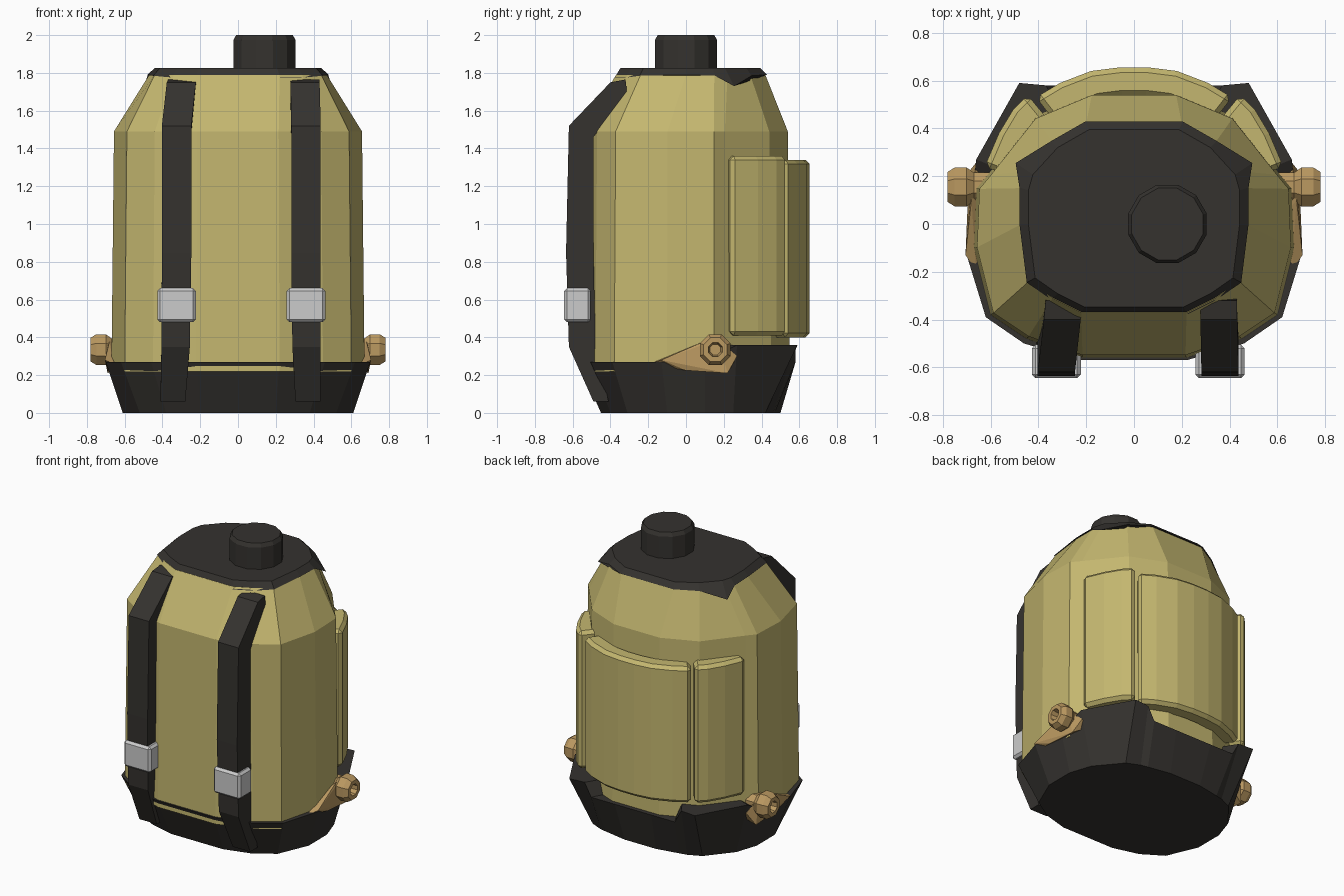
import bpy, bmesh, math
from mathutils import Vector, Matrix

if "Cube" in bpy.data.objects:
    bpy.data.objects.remove(bpy.data.objects["Cube"])


def material(name, rgb):
    m = bpy.data.materials.new(name)
    m.diffuse_color = (*rgb, 1)
    m.use_nodes = True
    m.node_tree.nodes["Principled BSDF"].inputs["Base Color"].default_value = m.diffuse_color
    return m


YELLOW = material("yellow_fabric", (0.55, 0.47, 0.16))
DARK = material("dark_rubber", (0.035, 0.032, 0.028))
TAN = material("tan_metal", (0.50, 0.32, 0.12))


def finish(name, bm, mat=None, bevel=0):
    bmesh.ops.recalc_face_normals(bm, faces=bm.faces)
    me = bpy.data.meshes.new(name)
    bm.to_mesh(me)
    bm.free()
    ob = bpy.data.objects.new(name, me)
    bpy.context.collection.objects.link(ob)
    if mat:
        me.materials.append(mat)
    if bevel:
        mod = ob.modifiers.new("bevel", 'BEVEL')
        mod.width, mod.segments = bevel, 1
        mod.limit_method = 'ANGLE'
        mod.angle_limit = math.radians(40)
    return ob


def loft(name, rings, mat=None, bevel=0):
    """Skin equal-length closed rings and close both ends."""
    bm = bmesh.new()
    vs = [[bm.verts.new(p) for p in r] for r in rings]
    n = len(vs[0])
    for a, b in zip(vs, vs[1:]):
        for i in range(n):
            j = (i + 1) % n
            bm.faces.new((a[i], a[j], b[j], b[i]))
    bm.faces.new(vs[0])
    bm.faces.new(vs[-1])
    return finish(name, bm, mat, bevel)


def mirrored(half):
    return half + [(-x, y, z) for x, y, z in reversed(half)]


def flat(pts, z, s=1.0):
    return mirrored([(x * s, y * s, z) for x, y in pts])


def turned(name, stations, sides, axis_matrix, mat):
    """Solid of stacked polygons: (radius, height) along local z."""
    rings = [[axis_matrix @ Vector((r * math.cos(t), r * math.sin(t), h))
              for t in [(i + 0.5) * math.tau / sides for i in range(sides)]]
             for r, h in stations]
    return loft(name, rings, mat)


# Main body: half outlines run from front to back
low = [(0.22, -0.56), (0.45, -0.48), (0.60, -0.38), (0.67, -0.10),
       (0.66, 0.15), (0.61, 0.21), (0.42, 0.45), (0.18, 0.55)]
top = [(0.22, -0.37), (0.34, -0.31), (0.44, -0.24), (0.47, 0.0),
       (0.47, 0.15), (0.45, 0.22), (0.34, 0.34), (0.20, 0.42)]
loft("body", [flat(low, 0.22), flat(low, 1.49, 0.98), flat(top, 1.79)], YELLOW)

# Top cover with a small pointed flap on each side
rim_z = [1.775, 1.775, 1.785, 1.79, 1.785, 1.73, 1.785, 1.79]
rim = [(x * 1.02, y * 1.02, z) for (x, y), z in zip(top, rim_z)]
rim[5] = (0.495, 0.255, 1.73)
loft("top_cover", [mirrored(rim), flat(top, 1.825, 0.94)], DARK)

# Round filler lid, off centre
turned("lid", [(0.17, 1.79), (0.17, 1.975), (0.155, 2.0)], 12,
       Matrix.Translation((0.14, 0, 0)), DARK)

# Base tray with raised rear corners
floor = [(0.20, -0.45), (0.38, -0.40), (0.52, -0.31), (0.61, -0.10),
         (0.61, 0.10), (0.56, 0.25), (0.42, 0.42), (0.33, 0.46), (0.28, 0.47),
         (0.12, 0.50)]
edge = [(0.22, -0.57, 0.27), (0.46, -0.50, 0.27), (0.62, -0.39, 0.27),
        (0.70, -0.13, 0.27), (0.68, 0.10, 0.27), (0.66, 0.27, 0.36),
        (0.48, 0.59, 0.36), (0.37, 0.58, 0.36), (0.32, 0.58, 0.27),
        (0.14, 0.58, 0.27)]
inner = [(x * 0.82, y * 0.82, z) for x, y, z in edge]
loft("base_tray", [flat(floor, 0.0), mirrored(edge), mirrored(inner)], DARK)


# Rear padded panels
def panel(name, outer, z0, z1):
    loop = outer + [(x * 0.82, y * 0.82) for x, y in reversed(outer)]
    loft(name, [[(x, y, z) for x, y in loop] for z in (z0, z1)], YELLOW, 0.022)


panel("back_panel", [(0.41, 0.53), (0.31, 0.59), (0.18, 0.64), (0.06, 0.655),
                     (-0.06, 0.655), (-0.18, 0.64), (-0.31, 0.59),
                     (-0.41, 0.53)], 0.40, 1.34)
for side, s in (("right", 1), ("left", -1)):
    panel(side + "_side_panel", [(s * 0.625, 0.24), (s * 0.565, 0.38),
                                 (s * 0.505, 0.48), (s * 0.445, 0.54)],
          0.41, 1.36)

# Front straps: outer y, z, then inner y, z, from top to bottom
path = [(-0.32, 1.765, -0.31, 1.67), (-0.40, 1.75, -0.37, 1.62),
        (-0.62, 1.52, -0.49, 1.46), (-0.635, 0.85, -0.49, 0.85),
        (-0.62, 0.35, -0.48, 0.38), (-0.49, 0.06, -0.41, 0.06)]
half_width = [0.075, 0.077, 0.078, 0.078, 0.075, 0.066]
centres = {"left": [-0.295, -0.30, -0.325, -0.325, -0.33, -0.345],
           "right": [0.355, 0.355, 0.36, 0.36, 0.363, 0.37]}
for side, xs in centres.items():
    rings = [[(x - w, oy, oz), (x + w, oy, oz), (x + w, iy, iz), (x - w, iy, iz)]
             for x, w, (oy, oz, iy, iz) in zip(xs, half_width, path)]
    loft(side + "_strap", rings, DARK)

    # Buckle around the strap
    bm = bmesh.new()
    bmesh.ops.create_cube(bm, size=1, matrix=Matrix.Translation((xs[3], -0.575, 0.57))
                          @ Matrix.Diagonal((0.205, 0.14, 0.18, 1)))
    finish(side + "_buckle", bm, None, 0.015)

# Side fittings: a faceted bracket and an eight-sided hollow knob
bracket = [(0.66, -0.19, 0.26), (0.705, -0.13, 0.28), (0.69, 0.22, 0.21),
           (0.65, 0.27, 0.30), (0.68, 0.17, 0.39), (0.68, 0.10, 0.38),
           (0.60, 0.0, 0.30), (0.60, 0.25, 0.26), (0.69, 0.0, 0.225)]
for side, s in (("right", 1), ("left", -1)):
    bm = bmesh.new()
    for x, y, z in bracket:
        bm.verts.new((s * x, y, z))
    bmesh.ops.convex_hull(bm, input=bm.verts)
    finish(side + "_bracket", bm, TAN)
    place = Matrix.Translation((0, 0.155, 0.335)) @ Matrix.Rotation(
        s * math.pi / 2, 4, 'Y')
    turned(side + "_knob", [(0.065, 0.60), (0.065, 0.67), (0.088, 0.70),
                            (0.088, 0.75), (0.068, 0.78), (0.04, 0.78),
                            (0.03, 0.735)], 8, place, TAN)
